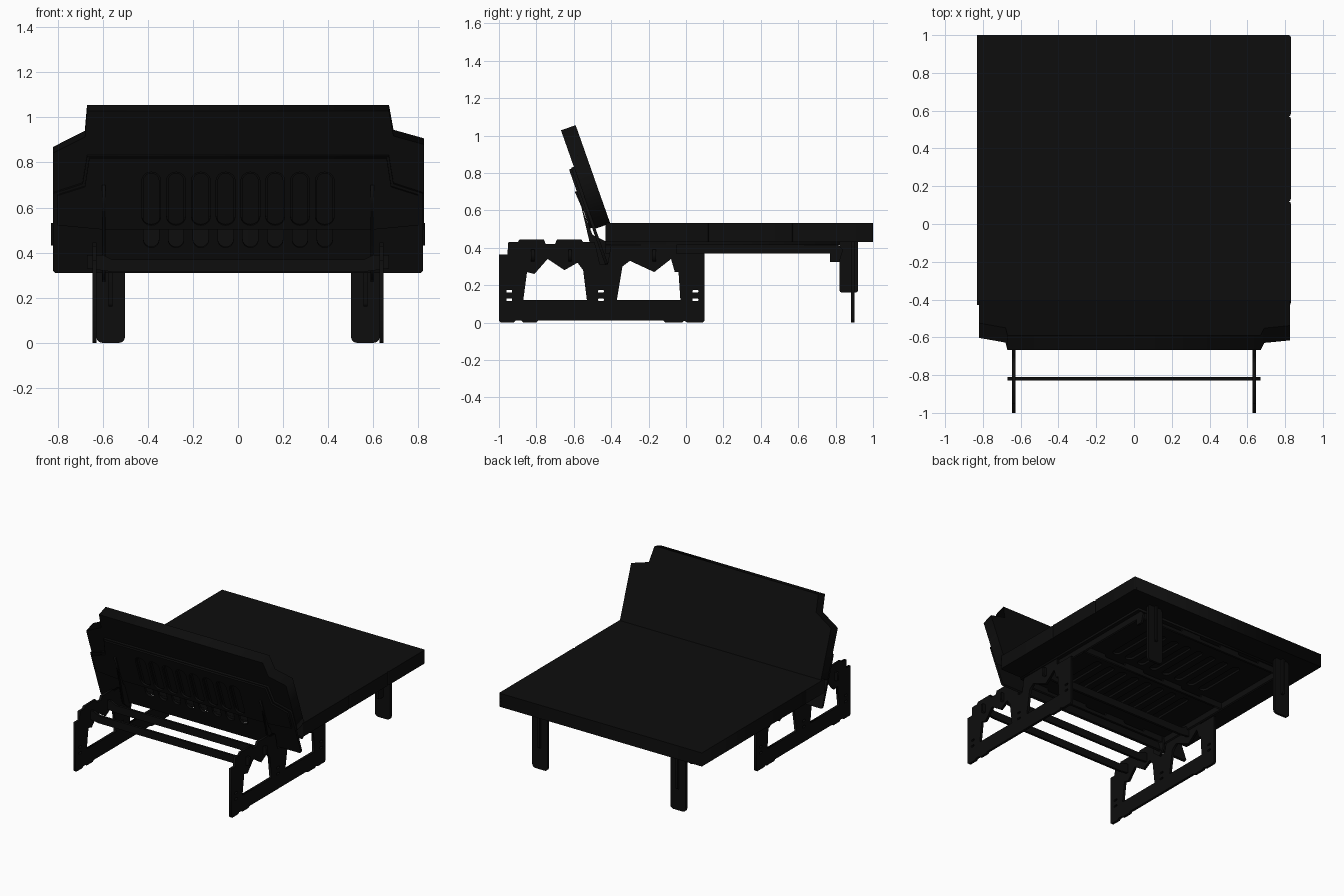
import bpy
import math
from mathutils import Matrix, Vector

cube = bpy.data.objects.get("Cube")
if cube:
    bpy.data.objects.remove(cube, do_unlink=True)

black = bpy.data.materials.new("soft black")
black.use_nodes = True
COLOUR = (0.004, 0.004, 0.004, 1)
black.diffuse_color = COLOUR
black.node_tree.nodes["Principled BSDF"].inputs["Base Color"].default_value = COLOUR


def frame(u, v, origin):
    """Matrix whose local x, y, z axes are u, v and u cross v."""
    u, v = Vector(u), Vector(v)
    m = Matrix((u, v, u.cross(v))).transposed().to_4x4()
    m.translation = Vector(origin)
    return m


def side(x):
    return frame((0, 1, 0), (0, 0, 1), (x, 0, 0))


def upright(y):
    return frame((1, 0, 0), (0, 0, 1), (0, y, 0))


def flat(z):
    return frame((1, 0, 0), (0, 1, 0), (0, 0, z))


def rect(a, b, c, d):
    return [(a, c), (b, c), (b, d), (a, d)]


def rounded(a, b, c, d, r, steps=4):
    """Rectangle outline with rounded corners."""
    corners = [(b - r, d - r), (a + r, d - r), (a + r, c + r), (b - r, c + r)]
    return [(x + r * math.cos(t), y + r * math.sin(t))
            for i, (x, y) in enumerate(corners)
            for t in [(i + k / steps) * math.pi / 2 for k in range(steps + 1)]]


def mirrored(half):
    return half + [(-x, y) for x, y in reversed(half)]


def plate(name, outlines, thickness, matrix):
    """Flat sheet cut from a profile; later outlines become holes."""
    curve = bpy.data.curves.new(name, "CURVE")
    curve.dimensions = "2D"
    curve.fill_mode = "BOTH"
    curve.extrude = thickness / 2
    for pts in outlines:
        s = curve.splines.new("POLY")
        s.points.add(len(pts) - 1)
        for p, (x, y) in zip(s.points, pts):
            p.co = (x, y, 0, 1)
        s.use_cyclic_u = True
    temp = bpy.data.objects.new(name, curve)
    bpy.context.collection.objects.link(temp)
    mesh = bpy.data.meshes.new_from_object(
        temp.evaluated_get(bpy.context.evaluated_depsgraph_get()))
    bpy.data.objects.remove(temp, do_unlink=True)
    bpy.data.curves.remove(curve)
    mesh.materials.clear()
    mesh.materials.append(black)
    obj = bpy.data.objects.new(name, mesh)
    obj.matrix_world = matrix
    bpy.context.collection.objects.link(obj)
    return obj


# Seat mattress with edge panels
plate("mattress", [rect(-0.83, 0.82, -0.43, 1)], 0.1, flat(0.482))
for a, b in [(-0.43, 0.12), (0.12, 0.57), (0.57, 1)]:
    plate("mattress_edge", [rounded(0.8, 0.83, a, b, 0.012)], 0.1, flat(0.482))

# Slotted seat base
slot_x = [-0.385 + 0.11 * i for i in range(8)]
seat_slots = [rounded(x - 0.03, x + 0.03, y, y + 0.4, 0.03)
              for x in slot_x for y in (-0.3, 0.25)]
plate("seat_base", [rect(-0.65, 0.65, -0.43, 0.82)] + seat_slots, 0.016, flat(0.423))

# Reclined backrest: local x across, local y up the slope
back = frame((1, 0, 0), Vector((0, -0.332, 0.943)).normalized(), (0, -0.405, 0.53))


def on_back(distance):
    return back @ Matrix.Translation((0, 0, distance))


# The local normal points towards the back, so distances are mapped by sign
sign = 1 if back.col[2].y < 0 else -1
plate("backrest_cushion",
      [[(0.825, 0), (0.825, 0.4), (0.69, 0.44), (0.67, 0.557),
        (-0.67, 0.557), (-0.68, 0.435), (-0.82, 0.36), (-0.82, 0)]],
      0.083, on_back(sign * 0.0415))
back_slots = [rounded(x - 0.034, x + 0.034, -0.08, 0.27, 0.034) for x in slot_x]
panel = mirrored([(0.81, -0.2), (0.82, -0.19), (0.82, 0.175), (0.69, 0.22), (0.67, 0.35)])
plate("backrest_panel", [panel] + back_slots, 0.016, on_back(sign * 0.091))

# Raised border and ribs behind the panel
raised = mirrored([(0.6, 0.01), (0.8, 0.03), (0.8, 0.17), (0.68, 0.21), (0.66, 0.345)])
upper_slots = [rounded(x - 0.042, x + 0.042, 0.03, 0.28, 0.04) for x in slot_x]
plate("backrest_ribs", [raised] + upper_slots, 0.014, on_back(sign * 0.105))

# Side stands with toothed windows
stand = [(-1, 0.01), (-0.99, 0), (-0.92, 0), (-0.91, 0.01), (-0.88, 0.01),
         (-0.87, 0), (-0.8, 0), (-0.79, 0.01), (-0.12, 0.01), (-0.11, 0),
         (-0.02, 0), (-0.01, 0.01), (0.01, 0), (0.09, 0), (0.1, 0.01),
         (0.1, 0.37), (-0.05, 0.37), (-0.05, 0.42), (-0.4, 0.42),
         (-0.42, 0.31), (-0.46, 0.31), (-0.48, 0.4), (-0.49, 0.43),
         (-0.55, 0.43), (-0.56, 0.445), (-0.69, 0.445), (-0.7, 0.42),
         (-0.75, 0.42), (-0.76, 0.445), (-0.89, 0.445), (-0.9, 0.43),
         (-0.95, 0.43), (-0.955, 0.365), (-1, 0.365)]
rear_window = [(-0.87, 0.12), (-0.85, 0.27), (-0.81, 0.26), (-0.74, 0.34), (-0.65, 0.28),
               (-0.58, 0.32), (-0.55, 0.28), (-0.53, 0.12)]
fore_window = [(-0.37, 0.12), (-0.34, 0.3), (-0.3, 0.33), (-0.17, 0.27),
               (-0.08, 0.34), (-0.06, 0.27), (-0.04, 0.27), (-0.03, 0.12)]
post_slots = [rounded(y - 0.016, y + 0.016, z, z + 0.014, 0.006)
              for y in (-0.945, -0.455, 0.05) for z in (0.115, 0.16)]

# Seat side rail with a drop at its far end
rail = [(-0.43, 0.37), (0.77, 0.37), (0.77, 0.325), (0.82, 0.325),
        (0.84, 0.39), (0.8, 0.43), (-0.43, 0.43)]
hinge = [(-0.49, 0.32), (-0.43, 0.27), (-0.39, 0.33), (-0.4, 0.42), (-0.5, 0.47),
         (-0.56, 0.62), (-0.595, 0.7), (-0.57, 0.7)]

for s in (1, -1):
    plate("side_stand", [stand, rear_window, fore_window] + post_slots, 0.018, side(0.637 * s))
    plate("seat_side_rail", [rail], 0.016, side(0.615 * s))
    plate("backrest_hinge", [hinge], 0.016, side(0.595 * s))
    # Far legs: a wide board with a short perpendicular stiffener
    board = rounded(*sorted((0.502 * s, 0.628 * s)), 0, 0.435, 0.025)
    plate("far_leg", [board], 0.018, upright(0.891))
    plate("far_leg_stiffener", [rounded(0.82, 0.92, 0.16, 0.44, 0.015)], 0.018, side(0.565 * s))

# Cross bars between the stands
bar = mirrored([(0.67, 0.33), (0.67, 0.39), (0.6, 0.39), (0.56, 0.37)])
bar += [(-0.56, 0.315), (0.56, 0.315)]
for y in (-0.82, -0.62, -0.17):
    plate("stand_cross_bar", [bar], 0.018, upright(y))

# Seat cross rails with cutouts
rail_holes = [rounded(x - 0.09, x + 0.09, 0.395, 0.418, 0.01) for x in (-0.34, 0, 0.34)]
for y in (-0.41, 0.2, 0.805):
    plate("seat_cross_rail", [rect(-0.615, 0.615, 0.37, 0.43)] + rail_holes, 0.016, upright(y))
